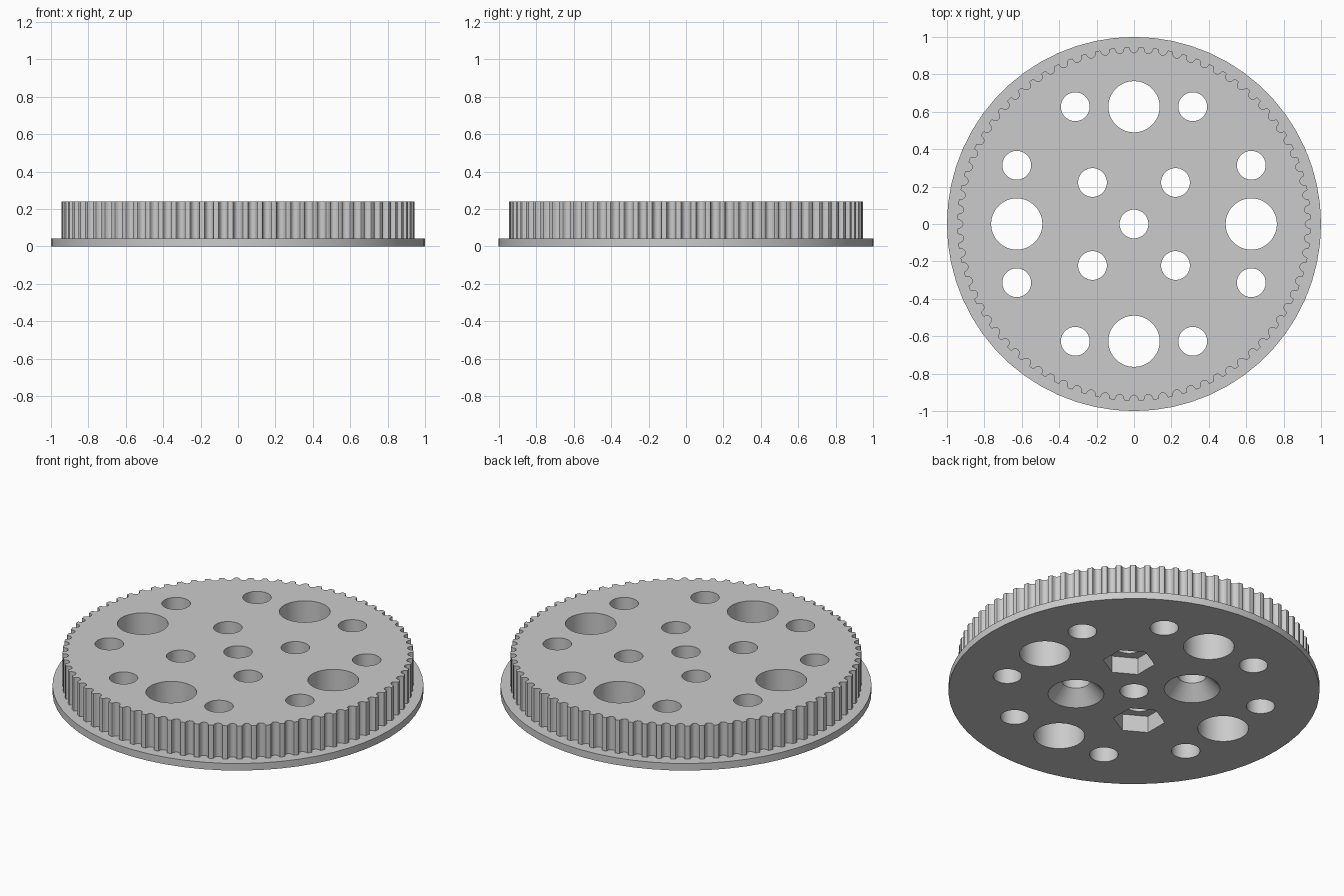
import bpy, bmesh, math
from math import pi, sin, cos
from mathutils import Matrix, Vector

cube = bpy.data.objects.get("Cube")
if cube:
    bpy.data.objects.remove(cube, do_unlink=True)

TEETH = 76
OUTER_R = 0.945
FLANGE_TOP, TOP = 0.042, 0.24

grey = bpy.data.materials.new("plain_grey")
grey.use_nodes = True
grey.diffuse_color = (0.6, 0.6, 0.6, 1)
grey.node_tree.nodes["Principled BSDF"].inputs["Base Color"].default_value = (0.6, 0.6, 0.6, 1)


def add_object(name, bm):
    bmesh.ops.recalc_face_normals(bm, faces=bm.faces)
    mesh = bpy.data.meshes.new(name)
    bm.to_mesh(mesh)
    bm.free()
    mesh.materials.append(grey)
    obj = bpy.data.objects.new(name, mesh)
    bpy.context.collection.objects.link(obj)
    return obj


def add_cone(bm, x, y, r1, r2, z1, z2, sides=48, turn=0.0):
    place = Matrix.Translation((x, y, (z1 + z2) / 2)) @ Matrix.Rotation(turn, 4, "Z")
    bmesh.ops.create_cone(bm, cap_ends=True, segments=sides, radius1=r1,
                          radius2=r2, depth=z2 - z1, matrix=place)


def boolean(target, other, operation):
    """Apply a boolean and remove the helper object."""
    mod = target.modifiers.new(operation.lower(), "BOOLEAN")
    mod.operation = operation
    mod.solver = "EXACT"
    mod.object = other
    graph = bpy.context.evaluated_depsgraph_get()
    mesh = bpy.data.meshes.new_from_object(target.evaluated_get(graph))
    target.modifiers.clear()
    target.data = mesh
    bpy.data.objects.remove(other, do_unlink=True)


# Flange disc
bm = bmesh.new()
add_cone(bm, 0, 0, 1, 1, 0, FLANGE_TOP, sides=60)
pulley = add_object("toothed_pulley", bm)

# Toothed drum: half of one rounded groove (half width, depth), mirrored and repeated
half_groove = [(0.0294, 0.0), (0.0255, 0.0015), (0.0236, 0.0051), (0.0215, 0.0135),
               (0.0178, 0.0212), (0.0098, 0.0278)]
groove = [(-w, d) for w, d in half_groove] + [(0, 0.03)] + half_groove[::-1]
bm = bmesh.new()
ring = []
for i in range(TEETH):
    a = 2 * pi * i / TEETH
    for w, d in groove:
        r = OUTER_R - d
        t = a + w / OUTER_R
        ring.append(bm.verts.new((r * cos(t), r * sin(t), FLANGE_TOP / 2)))
base = bm.faces.new(ring)
ext = bmesh.ops.extrude_face_region(bm, geom=[base])
bmesh.ops.translate(bm, vec=Vector((0, 0, TOP - FLANGE_TOP / 2)),
                    verts=[v for v in ext["geom"] if isinstance(v, bmesh.types.BMVert)])
boolean(pulley, add_object("toothed_drum", bm), "UNION")

# Through holes: bore, inner ring, large and small outer holes
SMALL, LARGE = 0.077, 0.137
STEP, FAR, INNER = 0.314, 0.627, 0.222
holes = [(0, 0, SMALL)]
for s in (-1, 1):
    holes += [(s * FAR, 0, LARGE), (0, s * FAR, LARGE)]
    for t in (-1, 1):
        holes += [(s * INNER, t * INNER, SMALL), (s * STEP, t * FAR, SMALL),
                  (s * FAR, t * STEP, SMALL)]
bm = bmesh.new()
for x, y, r in holes:
    add_cone(bm, x, y, r, r, -0.1, TOP + 0.1)
boolean(pulley, add_object("hole_cutter", bm), "DIFFERENCE")

# Underside recesses: two hexagonal pockets and two countersinks
bm = bmesh.new()
for s in (-1, 1):
    add_cone(bm, s * INNER, s * INNER, 0.14, 0.14, -0.05, 0.1, sides=6)
    add_cone(bm, s * INNER, -s * INNER, 0.169, 0.0772, -0.02, 0.08)
# Put the hexagon corners on the front-to-back line
for v in bm.verts:
    if v.co.x * v.co.y > 0:
        centre = Vector((math.copysign(INNER, v.co.x), math.copysign(INNER, v.co.y), 0))
        offset = v.co - centre
        angle = round((math.atan2(offset.y, offset.x) - pi / 2) / (pi / 3)) * pi / 3 + pi / 2
        if abs(offset.to_2d().length - 0.14) < 0.001:
            v.co = centre + Vector((0.14 * cos(angle), 0.14 * sin(angle), v.co.z))
boolean(pulley, add_object("recess_cutter", bm), "DIFFERENCE")

# Smooth round walls, crisp edges
bpy.ops.object.select_all(action="DESELECT")
pulley.select_set(True)
bpy.context.view_layer.objects.active = pulley
bpy.ops.object.shade_smooth_by_angle(angle=math.radians(30))
